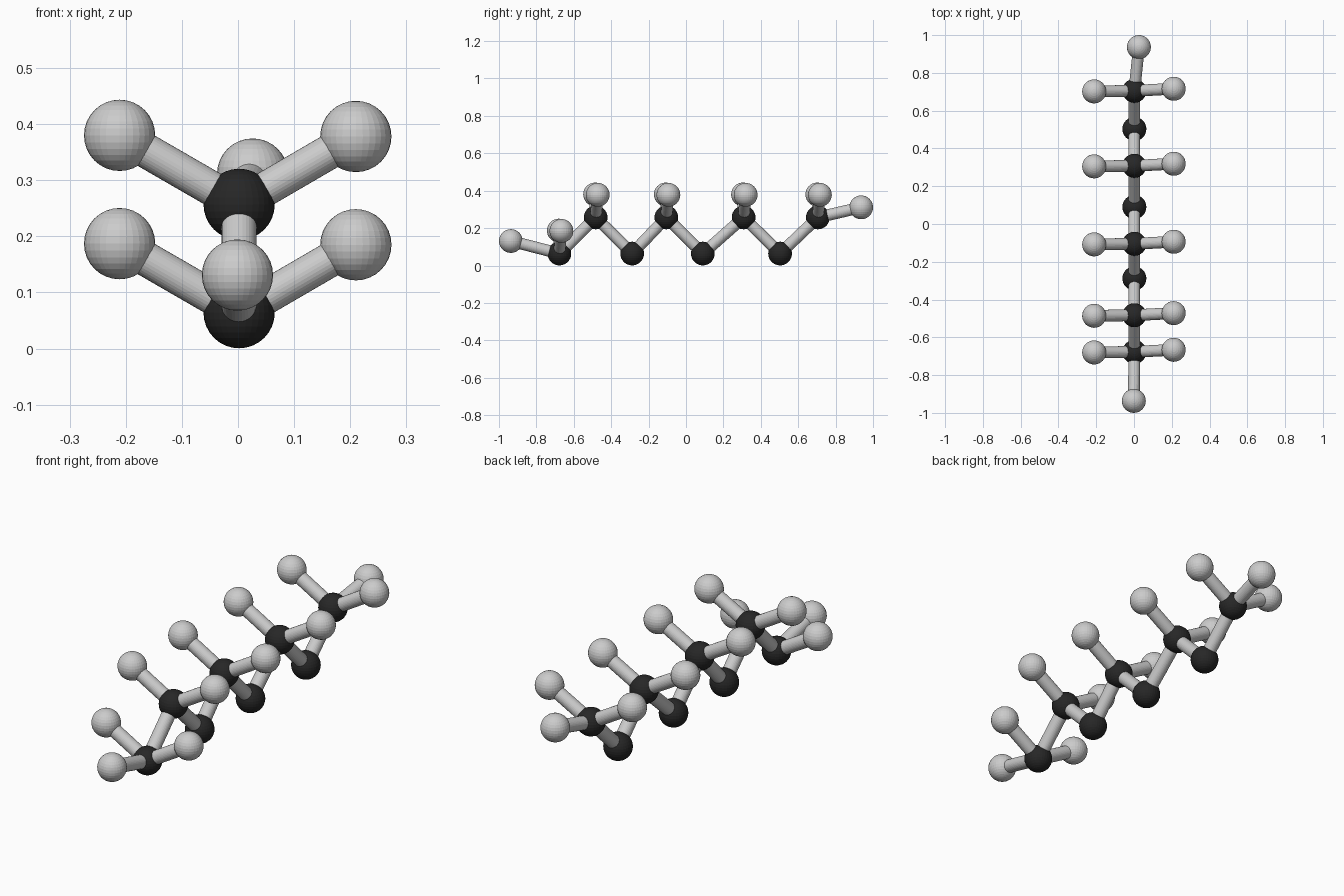
import bpy
from mathutils import Vector

if "Cube" in bpy.data.objects:
    bpy.data.objects.remove(bpy.data.objects["Cube"])

R_ATOM = 0.0635
R_BOND = 0.031

black = bpy.data.materials.new("carbon_black")
black.diffuse_color = (0.02, 0.02, 0.02, 1)
black.use_nodes = True
black.node_tree.nodes["Principled BSDF"].inputs["Base Color"].default_value = black.diffuse_color


def atom(name, pos, mat=None):
    bpy.ops.mesh.primitive_uv_sphere_add(segments=32, ring_count=16, radius=R_ATOM, location=pos)
    ob = bpy.context.object
    ob.name = name
    if mat:
        ob.data.materials.append(mat)


def bond(name, a, b):
    a, b = Vector(a), Vector(b)
    d = b - a
    bpy.ops.mesh.primitive_cylinder_add(vertices=32, radius=R_BOND, depth=d.length, location=(a + b) / 2)
    ob = bpy.context.object
    ob.name = name
    ob.rotation_euler = d.to_track_quat('Z', 'Y').to_euler()


def hydrogen(name, carbon, pos):
    atom(name, pos)
    bond(name + "_bond", carbon, pos)


# zigzag carbon backbone
LOW, HIGH = 0.064, 0.257
ys = [-0.677, -0.483, -0.288, -0.105, 0.09, 0.308, 0.503, 0.705]
carbons = [(0.002, y, HIGH if i % 2 else LOW) for i, y in enumerate(ys)]
for i, c in enumerate(carbons):
    atom(f"carbon_{i}", c, black)
    if i:
        bond(f"backbone_bond_{i}", carbons[i - 1], c)

# side hydrogen pairs on the first carbon and every upper carbon
for i in (0, 1, 3, 5, 7):
    x, y, z = carbons[i]
    hydrogen(f"hydrogen_left_{i}", carbons[i], (-0.211, y - 0.003, z + 0.123))
    hydrogen(f"hydrogen_right_{i}", carbons[i], (0.21, y + 0.011, z + 0.121))

# end hydrogens
hydrogen("hydrogen_front_end", carbons[0], (-0.001, -0.9365, 0.131))
hydrogen("hydrogen_back_end", carbons[-1], (0.026, 0.9365, 0.311))
